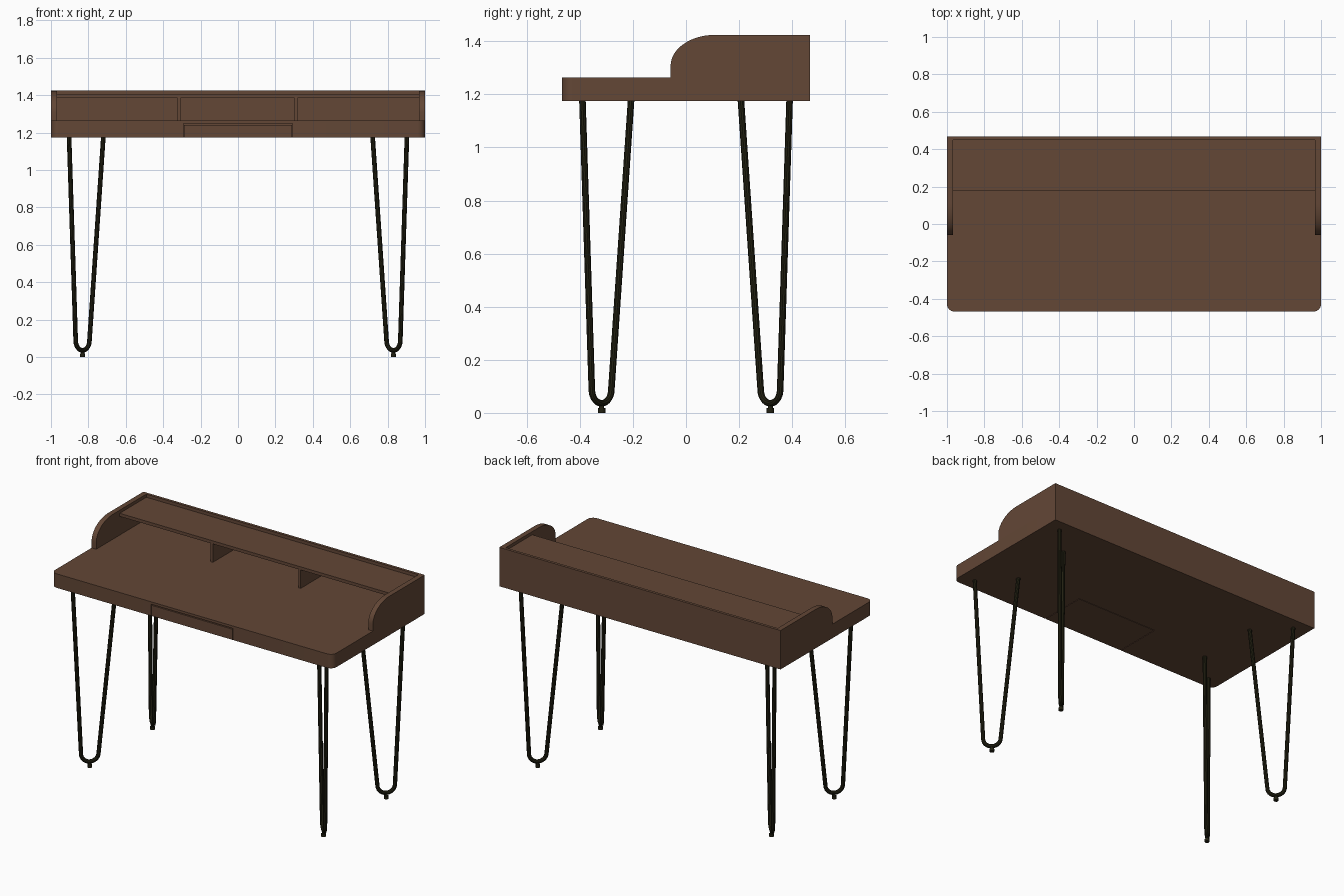
import bpy, bmesh, math

if "Cube" in bpy.data.objects:
    bpy.data.objects.remove(bpy.data.objects["Cube"])


def material(name, rgb):
    m = bpy.data.materials.new(name)
    m.diffuse_color = (*rgb, 1)
    m.use_nodes = True
    m.node_tree.nodes["Principled BSDF"].inputs["Base Color"].default_value = m.diffuse_color
    return m


WOOD = material("walnut brown", (0.125, 0.063, 0.037))
METAL = material("dark metal", (0.016, 0.015, 0.006))


def prism(name, pts, lo, hi, axis, mat=WOOD):
    """Extrude a 2D outline from lo to hi along 'X' (pts = y,z) or 'Z' (pts = x,y)."""
    bm = bmesh.new()
    place = (lambda p, d: (d, p[0], p[1])) if axis == 'X' else (lambda p, d: (p[0], p[1], d))
    a = [bm.verts.new(place(p, lo)) for p in pts]
    b = [bm.verts.new(place(p, hi)) for p in pts]
    bm.faces.new(a[::-1])
    bm.faces.new(b)
    n = len(pts)
    for i in range(n):
        j = (i + 1) % n
        bm.faces.new((a[i], a[j], b[j], b[i]))
    bmesh.ops.recalc_face_normals(bm, faces=bm.faces)
    me = bpy.data.meshes.new(name)
    bm.to_mesh(me)
    bm.free()
    ob = bpy.data.objects.new(name, me)
    bpy.context.collection.objects.link(ob)
    me.materials.append(mat)
    return ob


def box(name, x0, x1, y0, y1, z0, z1):
    return prism(name, [(x0, y0), (x1, y0), (x1, y1), (x0, y1)], z0, z1, 'Z')


def arc(cx, cy, rx, ry, a0, a1, n):
    return [(cx + rx * math.cos(math.radians(a0 + (a1 - a0) * i / n)),
             cy + ry * math.sin(math.radians(a0 + (a1 - a0) * i / n))) for i in range(n + 1)]


def smooth(ob):
    bpy.ops.object.select_all(action='DESELECT')
    bpy.context.view_layer.objects.active = ob
    ob.select_set(True)
    bpy.ops.object.shade_smooth_by_angle(angle=math.radians(35))


W, D, R = 1.0, 0.468, 0.04
Z0, Z1, Z2 = 1.174, 1.264, 1.424

# Desktop with rounded front corners and a drawer recess
outline = (arc(-W + R, -D + R, R, R, 180, 270, 8) + arc(W - R, -D + R, R, R, 270, 360, 8)
           + [(W, D), (-W, D)])
top = prism("desktop", outline, Z0, Z1, 'Z')
cutter = box("drawer_recess_cutter", -0.292, 0.292, -D - 0.1, -0.157, Z0 - 0.1, 1.248)
cutter.hide_render = True
cutter.hide_set(True)
mod = top.modifiers.new("recess", 'BOOLEAN')
mod.operation = 'DIFFERENCE'
mod.object = cutter
bpy.context.view_layer.objects.active = top
bpy.ops.object.modifier_apply(modifier=mod.name)
bpy.data.objects.remove(cutter)
smooth(top)
box("drawer", -0.289, 0.289, -D, -0.16, Z0, 1.242)

# Raised gallery: curved side panels, back, shelf and dividers
side = [(-0.058, Z1)] + arc(0.11, 1.307, 0.168, Z2 - 1.307, 180, 90, 16) + [(D, Z2), (D, Z1)]
for label, lo, hi in (("left", -W, -W + 0.033), ("right", W - 0.033, W)):
    smooth(prism(label + "_side_panel", side, lo, hi, 'X'))
box("back_panel", -W + 0.033, W - 0.033, 0.45, D, Z1, Z2)
box("shelf", -W + 0.033, W - 0.033, 0.18, 0.45, 1.384, 1.404)
for i, x in enumerate((-0.315, 0.31)):
    box(f"divider_{i + 1}", x - 0.008, x + 0.008, 0.183, 0.45, Z1, 1.384)

# Hairpin legs: bent rods lying in the diagonal plane of each corner
bend = arc(0, 0.088, 0.052, 0.052, 180, 360, 14)
path = [(-0.157, Z0 + 0.002)] + bend + [(0.102, Z0 + 0.002)]
s = math.sqrt(0.5)
for sx, nx in ((-1, "left"), (1, "right")):
    for sy, ny in ((-1, "front"), (1, "back")):
        cu = bpy.data.curves.new(f"{ny}_{nx}_leg", 'CURVE')
        cu.dimensions = '3D'
        cu.bevel_depth = 0.0125
        cu.bevel_resolution = 3
        cu.use_fill_caps = True
        sp = cu.splines.new('POLY')
        sp.points.add(len(path) - 1)
        for p, (t, z) in zip(sp.points, path):
            p.co = (sx * (0.831 + t * s), sy * (0.318 + t * s), z, 1)
        cu.materials.append(METAL)
        leg = bpy.data.objects.new(cu.name, cu)
        bpy.context.collection.objects.link(leg)
        bpy.ops.object.select_all(action='DESELECT')
        bpy.context.view_layer.objects.active = leg
        leg.select_set(True)
        bpy.ops.object.convert(target='MESH')
        smooth(bpy.context.object)
        # Small foot and its neck
        cx, cy = sx * 0.831, sy * 0.318
        for part, r, lo, hi in (("foot", 0.014, 0, 0.018), ("foot_neck", 0.009, 0.018, 0.03)):
            smooth(prism(f"{ny}_{nx}_{part}", arc(cx, cy, r, r, 0, 345, 23), lo, hi, 'Z', METAL))
